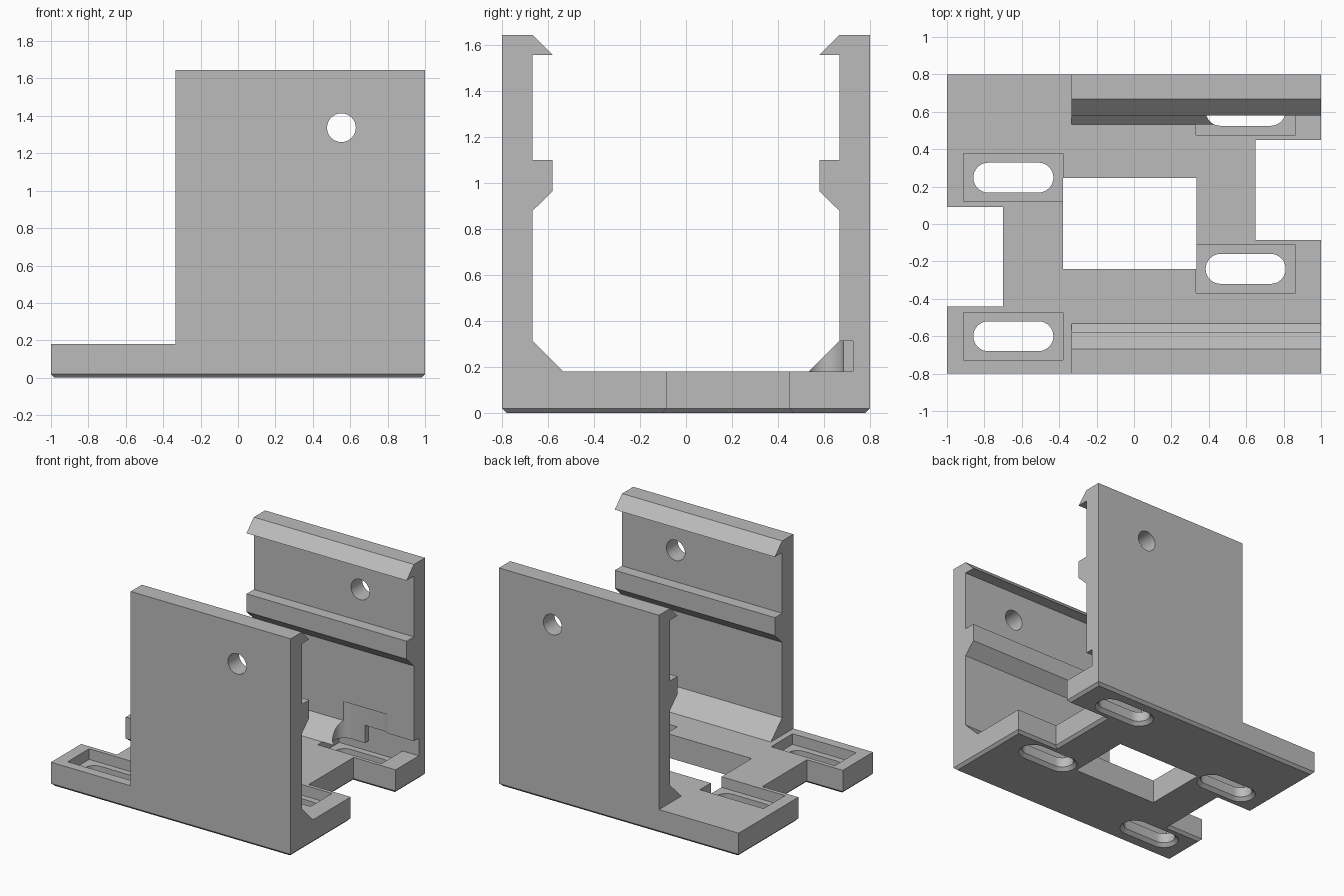
import bpy, bmesh, math
from mathutils import Vector

cube = bpy.data.objects.get("Cube")
if cube:
    bpy.data.objects.remove(cube, do_unlink=True)

grey = bpy.data.materials.new("light_grey")
grey.use_nodes = True
grey.diffuse_color = (0.5, 0.5, 0.5, 1)
grey.node_tree.nodes["Principled BSDF"].inputs["Base Color"].default_value = (0.5, 0.5, 0.5, 1)


def make_object(name, bm):
    bmesh.ops.recalc_face_normals(bm, faces=bm.faces)
    mesh = bpy.data.meshes.new(name)
    bm.to_mesh(mesh)
    bm.free()
    mesh.materials.append(grey)
    obj = bpy.data.objects.new(name, mesh)
    bpy.context.collection.objects.link(obj)
    return obj


def prism(name, points, direction, chamfer=0):
    """Extrude a closed outline, optionally chamfering its starting face."""
    bm = bmesh.new()
    start = bm.faces.new([bm.verts.new(p) for p in points])
    ext = bmesh.ops.extrude_face_region(bm, geom=[start], use_keep_orig=True)
    bmesh.ops.translate(bm, vec=direction,
                        verts=[g for g in ext["geom"] if isinstance(g, bmesh.types.BMVert)])
    bmesh.ops.recalc_face_normals(bm, faces=bm.faces)
    if chamfer:
        bmesh.ops.inset_region(bm, faces=[start], thickness=chamfer, use_even_offset=True)
        bmesh.ops.translate(bm, verts=start.verts, vec=-Vector(direction).normalized() * chamfer)
    return make_object(name, bm)


def box(x0, x1, y0, y1, z0, z1):
    return prism("cutter", [(x0, y0, z0), (x1, y0, z0), (x1, y1, z0), (x0, y1, z0)],
                 (0, 0, z1 - z0))


def slot_cutter(cx, cy, half=0.134, radius=0.08):
    """Upright rounded slot that flares out at the underside."""
    bm = bmesh.new()
    rings = []
    for z, r in ((-0.02, radius + 0.045), (0.025, radius), (0.455, radius)):
        ring = []
        for i in range(34):
            side, step = divmod(i, 17)
            a = -math.pi / 2 + math.pi * (side + step / 16)
            shift = half if side == 0 else -half
            ring.append(bm.verts.new((cx + shift + r * math.cos(a), cy + r * math.sin(a), z)))
        rings.append(ring)
    for low, high in zip(rings, rings[1:]):
        for i in range(34):
            j = (i + 1) % 34
            bm.faces.new((low[i], low[j], high[j], high[i]))
    bm.faces.new(rings[0])
    bm.faces.new(rings[-1])
    return make_object("cutter", bm)


def cut(obj, cutters):
    for cutter in cutters:
        cutter.hide_render = True
        mod = obj.modifiers.new("cut", 'BOOLEAN')
        mod.operation = 'DIFFERENCE'
        mod.solver = 'EXACT'
        mod.object = cutter
        bpy.context.view_layer.objects.active = obj
        bpy.ops.object.modifier_apply(modifier=mod.name)
        bpy.data.objects.remove(cutter, do_unlink=True)


def smooth(obj):
    bpy.ops.object.select_all(action='DESELECT')
    obj.select_set(True)
    bpy.context.view_layer.objects.active = obj
    bpy.ops.object.shade_smooth_by_angle(angle=math.radians(25))


# Base plate with a notch in each end and a chamfered lower edge
outline = [(-1, -0.8), (1, -0.8), (1, -0.085), (0.65, -0.085), (0.65, 0.45), (1, 0.45),
           (1, 0.8), (-1, 0.8), (-1, 0.09), (-0.7, 0.09), (-0.7, -0.44), (-1, -0.44)]
base = prism("base_plate", [(x, y, 0.02) for x, y in outline], (0, 0, 0.16), chamfer=0.02)

# Central window, then a pocket and a slot at each fixing point
cutters = [box(-0.38, 0.333, -0.24, 0.246, -0.1, 0.4)]
for cx, cy in ((-0.645, 0.248), (-0.645, -0.6), (0.597, -0.24), (0.597, 0.605)):
    cutters.append(box(cx - 0.266, cx + 0.266, cy - 0.128, cy + 0.128, 0.1, 0.3))
    cutters.append(slot_cutter(cx, cy))
cut(base, cutters)
smooth(base)

# Clip walls: foot gusset, middle rib and hooked top
profile = [(0.8, 0.18), (0.533, 0.18), (0.667, 0.312), (0.667, 0.88), (0.58, 0.965),
           (0.58, 1.1), (0.667, 1.1), (0.667, 1.557), (0.58, 1.557), (0.667, 1.645),
           (0.8, 1.645)]
for name, side in (("front_wall", -1), ("back_wall", 1)):
    wall = prism(name, [(-0.335, side * y, z) for y, z in profile], (1.335, 0, 0))
    ring = [(0.553 + 0.077 * math.cos(a), -1, 1.337 + 0.077 * math.sin(a))
            for a in (math.tau * i / 32 for i in range(32))]
    cutters = [prism("cutter", ring, (0, 2, 0))]
    if side > 0:
        # Clearance around the fixing slot next to the back wall
        cutters += [slot_cutter(0.597, 0.605),
                    box(0.463, 1.1, 0.5, 0.669, 0.1, 0.313),
                    box(0.58, 1.1, 0.6, 0.727, 0.1, 0.313)]
    cut(wall, cutters)
    smooth(wall)
